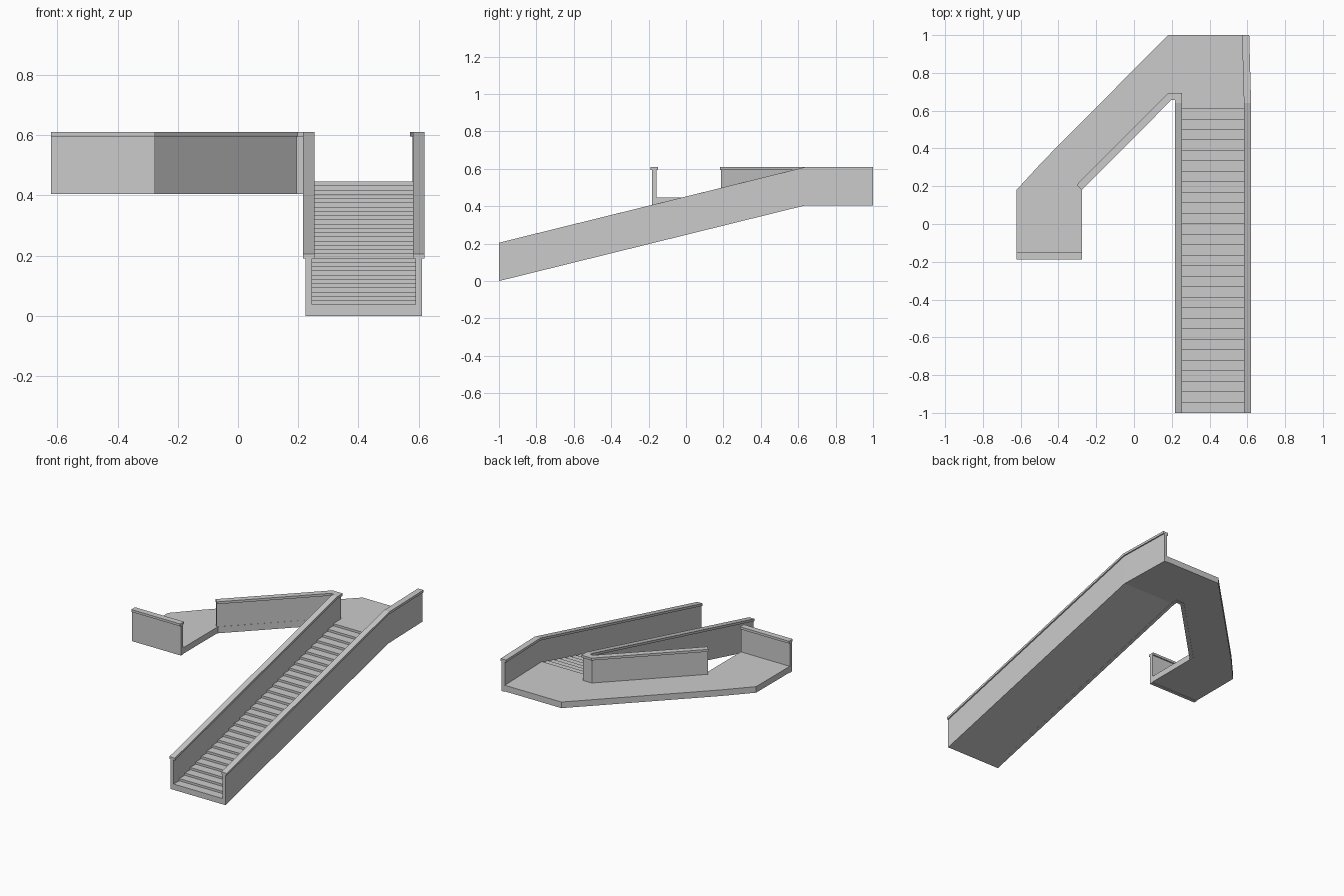
import bpy, bmesh
from mathutils import Vector

if "Cube" in bpy.data.objects:
    bpy.data.objects.remove(bpy.data.objects["Cube"])


def make_object(name, verts, faces):
    mesh = bpy.data.meshes.new(name)
    mesh.from_pydata(verts, [], faces)
    bm = bmesh.new()
    bm.from_mesh(mesh)
    bmesh.ops.recalc_face_normals(bm, faces=bm.faces)
    bm.to_mesh(mesh)
    bm.free()
    obj = bpy.data.objects.new(name, mesh)
    bpy.context.collection.objects.link(obj)
    return obj


def prism(name, lower, upper):
    n = len(lower)
    faces = [tuple(range(n)), tuple(range(n, 2 * n))]
    faces += [(i, (i + 1) % n, n + (i + 1) % n, n + i) for i in range(n)]
    return make_object(name, lower + upper, faces)


def sweep(name, path, half, low, high):
    """Upright rectangular section along a path, mitred in plan."""
    pts = [Vector(p) for p in path]
    dirs = [(b - a).to_2d().normalized() for a, b in zip(pts, pts[1:])]
    verts, faces = [], []
    for i, p in enumerate(pts):
        a, b = dirs[max(i - 1, 0)], dirs[min(i, len(dirs) - 1)]
        na, nb = Vector((-a.y, a.x)), Vector((-b.y, b.x))
        off = (na + nb) * (half / (1 + na.dot(nb)))
        for s, h in ((1, low), (-1, low), (-1, high), (1, high)):
            verts.append((p.x + s * off.x, p.y + s * off.y, p.z + h))
    for i in range(len(pts) - 1):
        k = 4 * i
        faces += [(k + j, k + (j + 1) % 4, k + 4 + (j + 1) % 4, k + 4 + j)
                  for j in range(4)]
    n = len(verts)
    faces += [(0, 1, 2, 3), (n - 4, n - 3, n - 2, n - 1)]
    return make_object(name, verts, faces)


def parapet(name, path):
    sweep(name + "_wall", path, 0.011, 0.0, 0.192)
    sweep(name + "_handrail", path, 0.019, 0.190, 0.205)


# Stair flight: sloped soffit with a stepped top
steps, y0, y1, z0, z1 = 29, -1.0, 0.61, 0.037, 0.447
depth, rise = (y1 - y0) / steps, (z1 - z0) / steps
profile = [(0.64, 0.408), (-1.0, 0.0)]
for i in range(steps):
    z = z0 + i * rise
    profile += [(y0 + i * depth, z), (y0 + (i + 1) * depth, z)]
profile += [(y1, z1), (0.64, z1)]
prism("stair_flight", [(0.235, y, z) for y, z in profile],
      [(0.602, y, z) for y, z in profile])

# Landing and angled walkway deck
plan = [(0.612, 0.64), (0.602, 1.0), (0.18, 1.0), (-0.48, 0.335),
        (-0.622, 0.18), (-0.622, -0.18), (-0.276, -0.18), (-0.276, 0.19),
        (0.195, 0.664), (0.226, 0.664), (0.226, 0.64)]
prism("walkway_deck", [(x, y, 0.408) for x, y in plan],
      [(x, y, 0.447) for x, y in plan])

# Parapets with wider handrails
parapet("inner_parapet", [(-0.29, 0.194, 0.405), (0.19, 0.675, 0.405),
                          (0.235, 0.675, 0.405), (0.235, 0.64, 0.405),
                          (0.235, -1.0, 0.0)])
parapet("outer_parapet", [(0.601, -1.0, 0.0), (0.601, 0.64, 0.405),
                          (0.591, 1.0, 0.405)])
parapet("end_parapet", [(-0.622, -0.17, 0.405), (-0.276, -0.17, 0.405)])
